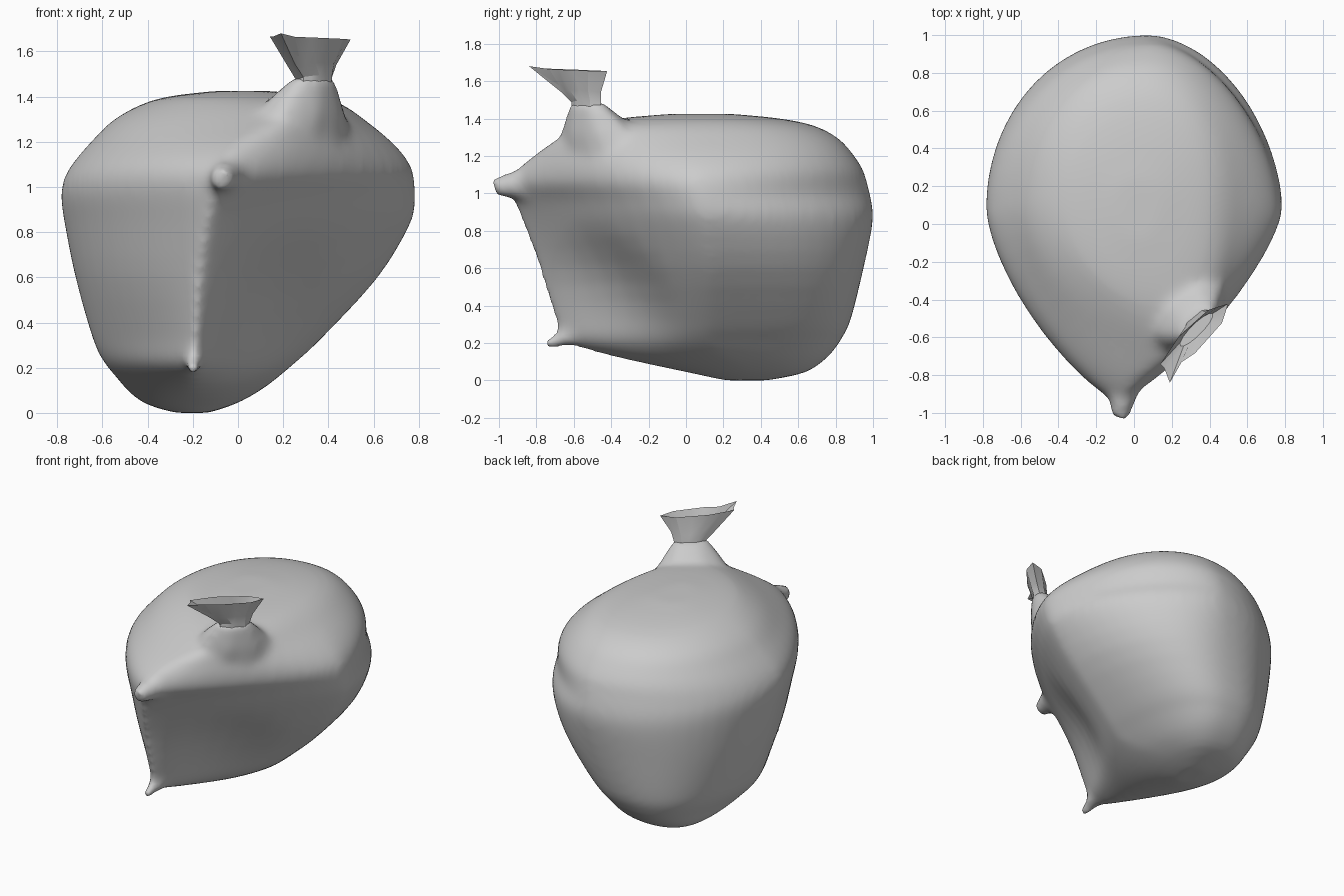
import bpy
import bmesh
from math import sin, cos, pi, radians
from mathutils import Vector

cube = bpy.data.objects.get("Cube")
if cube:
    bpy.data.objects.remove(cube, do_unlink=True)

grey = bpy.data.materials.new("plain grey")
grey.use_nodes = True
grey.diffuse_color = (0.6, 0.6, 0.6, 1)
grey.node_tree.nodes["Principled BSDF"].inputs["Base Color"].default_value = (0.6, 0.6, 0.6, 1)


def loft(name, rings, angle, cap_start=False, cap_end=False):
    """Skin a list of closed rings, each with the same number of points."""
    bm = bmesh.new()
    loops = [[bm.verts.new(p) for p in ring] for ring in rings]
    count = len(loops[0])
    for low, high in zip(loops, loops[1:]):
        for i in range(count):
            j = (i + 1) % count
            bm.faces.new((low[i], low[j], high[j], high[i]))
    if cap_start:
        bm.faces.new(loops[0][::-1])
    if cap_end:
        bm.faces.new(loops[-1])
    mesh = bpy.data.meshes.new(name)
    bm.to_mesh(mesh)
    bm.free()
    mesh.materials.append(grey)
    obj = bpy.data.objects.new(name, mesh)
    bpy.context.collection.objects.link(obj)
    bpy.ops.object.select_all(action="DESELECT")
    obj.select_set(True)
    bpy.context.view_layer.objects.active = obj
    bpy.ops.object.shade_smooth_by_angle(angle=radians(angle))
    return obj


def spline(a, b, c, d, t):
    """Smooth value between b and c."""
    return b + 0.5 * t * (c - a + t * (2 * a - 5 * b + 4 * c - d + t * (3 * (b - c) + d - a)))


def teardrop(row, steps=14):
    """Horizontal slice: round at the back, drawn to a ridge at the front."""
    z, left, right, front, back, ridge, curve_l, curve_r = row
    middle = (front + back) / 2 + 0.05
    spine = (left + right) / 2 + 0.05 * (right - left)
    off = abs(1 - z)
    back_r, back_l = 1.62 + 1.3 * off, 2 + 0.4 * off
    # Each quarter: axis x, end y, side x, side curve, end curve, reversed
    quarters = (
        (ridge, front, right, curve_r, max(1, 1.67 * curve_r - 1.33), False),
        (spine, back, right, back_r, back_r, True),
        (spine, back, left, back_l, back_l, False),
        (ridge, front, left, curve_l, max(1, 1.67 * curve_l - 1.33), True),
    )
    ring = []
    for axis, end, side, side_curve, end_curve, flip in quarters:
        for i in range(steps):
            t = i / steps * pi / 2
            if flip:
                t = pi / 2 - t
            u, v = sin(t) ** (2 / end_curve), max(cos(t), 0) ** (2 / side_curve)
            ring.append(Vector((axis + (side - axis) * u, middle + (end - middle) * v, z)))
    return ring


# Sack body: height, left, right, front, back, ridge x, front curvatures
slices = (
    (0, -.28, -.13, .2, .44, -.2, 2, 2),
    (.04, -.41, -.01, .02, .63, -.2, 1.9, 1.9),
    (.1, -.49, .1, -.27, .73, -.2, 1.6, 1.6),
    (.16, -.54, .18, -.53, .79, -.2, 1.42, 1.4),
    (.22, -.59, .25, -.67, .83, -.2, 1.4, 1.25),
    (.32, -.64, .36, -.71, .88, -.19, 1.4, 1.2),
    (.6, -.72, .62, -.79, .95, -.17, 1.5, 1.25),
    (.85, -.77, .77, -.88, 1, -.13, 1.52, 1.35),
    (.97, -.785, .785, -.93, .99, -.1, 1.53, 1.4),
    (1.05, -.765, .78, -.95, .97, -.07, 1.55, 1.45),
    (1.12, -.72, .75, -.91, .95, -.05, 1.58, 1.53),
    (1.2, -.65, .68, -.82, .9, .02, 1.62, 1.65),
    (1.29, -.56, .57, -.69, .82, .18, 1.75, 1.75),
    (1.36, -.44, .47, -.55, .69, .24, 1.85, 1.85),
    (1.4, -.31, .36, -.36, .5, .12, 2, 2),
    (1.425, -.1, .14, -.08, .24, .03, 2, 2),
)
rows = []
for k in range(len(slices) - 1):
    around = [slices[min(max(k + o, 0), len(slices) - 1)] for o in (-1, 0, 1, 2)]
    for t in (0, 0.33, 0.67):
        rows.append([spline(*values, t) for values in zip(*around)])
rows.append(slices[-1])
body = loft("sack_body", [teardrop(r) for r in rows], 50, True, True)

# Shallow hollow in the front flank
hollow = Vector((0.18, -0.4, 0.45))
push = Vector((-0.6, 0.6, 0.3)).normalized()
for v in body.data.vertices:
    gap = (v.co - hollow).length
    if gap < 0.45:
        v.co += push * 0.06 * (1 - (gap / 0.45) ** 2) ** 2

# Gathered neck: flattened rings set diagonally, with crumpled folds
along = Vector((1, 1, 0)).normalized()
outward = Vector((1, -1, 0)).normalized()


def neck_ring(x, y, z, length, depth, tilt, fold, sides=14):
    ring = []
    for i in range(sides):
        a = -2 * pi * i / sides
        r = 1 + fold * (-1) ** i
        p = Vector((x, y, z)) + along * length * cos(a) * r + outward * depth * sin(a) * r
        p.z -= tilt * depth * sin(a)
        ring.append(p)
    return ring


loft("neck_shoulder", [
    neck_ring(.27, -.42, 1.1, .27, .13, .3, 0),
    neck_ring(.28, -.45, 1.26, .28, .15, .5, 0),
    neck_ring(.31, -.5, 1.37, .2, .11, .5, .03),
    neck_ring(.34, -.53, 1.49, .11, .06, 0, .03),
], 50, True, True).select_set(True)


# Pinched corners of the cloth
def pinch(name, base, tip, radius, end_radius):
    base, tip = Vector(base), Vector(tip)
    turn = (tip - base).to_track_quat("Z", "Y")
    rings = []
    for t in (0, 0.5, 1):
        size = radius + (end_radius - radius) * t ** 0.7
        rings.append([
            base.lerp(tip, t) + turn @ Vector((cos(a), sin(a), 0)) * size
            for a in (2 * pi * n / 12 for n in range(12))
        ])
    return loft(name, rings, 50, True, True)


parts = [o for o in bpy.context.selected_objects]
parts.append(pinch("front_pinch", (-.04, -.76, 1.06), (-.075, -1.03, 1.035), .13, .05))
parts.append(pinch("lower_pinch", (-.19, -.52, .27), (-.2, -.755, .19), .09, .025))

# Merge shoulder and pinches into the body and soften the cloth
for part in parts:
    part.select_set(True)
body.select_set(True)
bpy.context.view_layer.objects.active = body
bpy.ops.object.join()
remesh = body.modifiers.new("merge", "REMESH")
remesh.mode = "VOXEL"
remesh.voxel_size = 0.022
remesh.use_smooth_shade = True
soften = body.modifiers.new("soften", "SMOOTH")
soften.factor = 0.5
soften.iterations = 16

# Open flared end above the tie, with a pulled corner
flare = [
    neck_ring(.34, -.53, 1.42, .1, .05, 0, .03),
    neck_ring(.34, -.53, 1.48, .1, .05, -.3, .05),
    neck_ring(.33, -.56, 1.54, .14, .05, -.2, .06),
    neck_ring(.32, -.6, 1.66, .24, .06, 0, .05),
    neck_ring(.33, -.56, 1.55, .12, .03, 0, 0),
]
for p in flare[3]:
    p.z -= 0.03 * (p - Vector((.32, -.6, 1.66))).dot(along)
corner = min(flare[3], key=lambda p: p.y)
corner.x, corner.y, corner.z = .19, -.84, 1.68
loft("neck_flare", flare, 25, cap_end=True)
